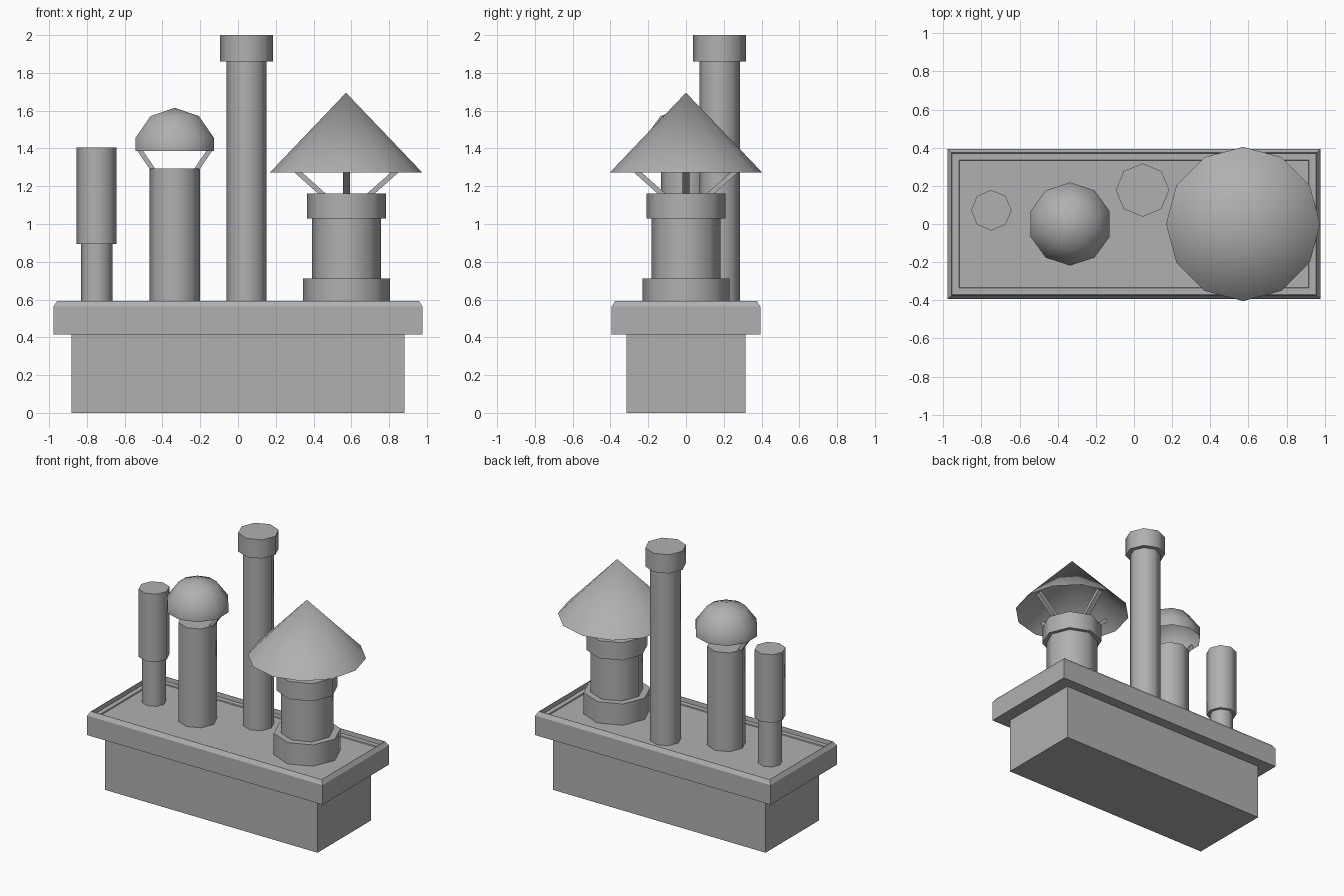
import bpy, bmesh
from math import cos, sin, pi
from mathutils import Vector

if "Cube" in bpy.data.objects:
    bpy.data.objects.remove(bpy.data.objects["Cube"])

# Dark grey shared by every part
grey = bpy.data.materials.new("dark_grey")
grey.diffuse_color = (.435, .435, .435, 1)
grey.use_nodes = True
grey.node_tree.nodes["Principled BSDF"].inputs["Base Color"].default_value = grey.diffuse_color


def finish(name, bm, angle=None):
    bmesh.ops.recalc_face_normals(bm, faces=bm.faces)
    me = bpy.data.meshes.new(name)
    bm.to_mesh(me)
    bm.free()
    me.materials.append(grey)
    ob = bpy.data.objects.new(name, me)
    bpy.context.collection.objects.link(ob)
    if angle:
        bpy.ops.object.select_all(action='DESELECT')
        ob.select_set(True)
        bpy.context.view_layer.objects.active = ob
        bpy.ops.object.shade_smooth_by_angle(angle=angle)
    return ob


def loft(name, rings, apex=None, bottom=True, top=True, angle=None):
    """Skin a stack of vertex rings, optionally capped or ending in a point."""
    bm = bmesh.new()
    loops = [[bm.verts.new(p) for p in r] for r in rings]
    n = len(loops[0])
    for a, b in zip(loops, loops[1:]):
        for i in range(n):
            j = (i + 1) % n
            bm.faces.new((a[i], a[j], b[j], b[i]))
    if bottom:
        bm.faces.new(loops[0][::-1])
    if apex:
        tip = bm.verts.new(apex)
        for i in range(n):
            bm.faces.new((loops[-1][i], loops[-1][(i + 1) % n], tip))
    elif top:
        bm.faces.new(loops[-1])
    return finish(name, bm, angle)


def rect(x, y, z):
    return [(-x, -y, z), (x, -y, z), (x, y, z), (-x, y, z)]


def ring(cx, cy, r, z, n=8, phase=0.0):
    return [(cx + r * cos(2 * pi * i / n + phase),
             cy + r * sin(2 * pi * i / n + phase), z) for i in range(n)]


def pipe(name, cx, cy, profile):
    return loft(name, [ring(cx, cy, r, z) for r, z in profile], angle=0.87)


def struts(name, cx, cy, count, lo, hi, width, thick):
    """Slanted bars spread round a pipe; lo and hi are (radius, height)."""
    bm = bmesh.new()
    for k in range(count):
        a = 2 * pi * k / count
        out, side = Vector((cos(a), sin(a), 0)), Vector((-sin(a), cos(a), 0))
        p, q = [Vector((cx, cy, z)) + out * r for r, z in (lo, hi)]
        normal = (q - p).normalized().cross(side)
        corners = [side * (u * width / 2) + normal * (v * thick / 2)
                   for u, v in ((-1, -1), (1, -1), (1, 1), (-1, 1))]
        s = [bm.verts.new(p + c) for c in corners]
        e = [bm.verts.new(q + c) for c in corners]
        bm.faces.new(s[::-1])
        bm.faces.new(e)
        for i in range(4):
            j = (i + 1) % 4
            bm.faces.new((s[i], s[j], e[j], e[i]))
    return finish(name, bm)


# Stack and its chamfered slab with a shallow stepped recess on top
loft("chimney_base", [rect(.882, .316, 0), rect(.882, .316, .416)])
loft("chimney_slab", [rect(.978, .394, .416), rect(.978, .394, .562),
                      rect(.958, .375, .592), rect(.956, .373, .592),
                      rect(.953, .37, .56), rect(.918, .335, .56),
                      rect(.916, .333, .552)])

# Plain pipes
pipe("small_flue", -.748, .072, [(.083, .55), (.083, .895), (.106, .895), (.106, 1.405)])
pipe("tall_flue", .045, .178, [(.107, .55), (.107, 1.86), (.14, 1.86), (.14, 2.0)])

# Pipe with a domed cowl
pipe("domed_flue", -.335, 0, [(.133, .55), (.133, 1.294)])
struts("dome_struts", -.335, 0, 2, (.11, 1.28), (.195, 1.405), .028, .025)
R, zc = .229, 1.386
loft("dome_cowl", [ring(-.335, 0, R * .951, zc, 10, pi / 2)] +
     [ring(-.335, 0, R * sin(t), zc + R * cos(t), 10, pi / 2) for t in (.4 * pi, .2 * pi)],
     apex=(-.335, 0, zc + R), bottom=False, angle=.87)

# Wide pipe with a conical cowl
pipe("wide_flue", .574, 0, [(.231, .55), (.231, .712), (.182, .712), (.182, 1.03),
                            (.21, 1.03), (.21, 1.162)])
struts("cone_struts", .574, 0, 4, (.115, 1.148), (.31, 1.322), .037, .027)
loft("cone_cowl", [ring(.572, 0, .404, 1.272, 12)], apex=(.572, 0, 1.695),
     bottom=False, angle=.87)
